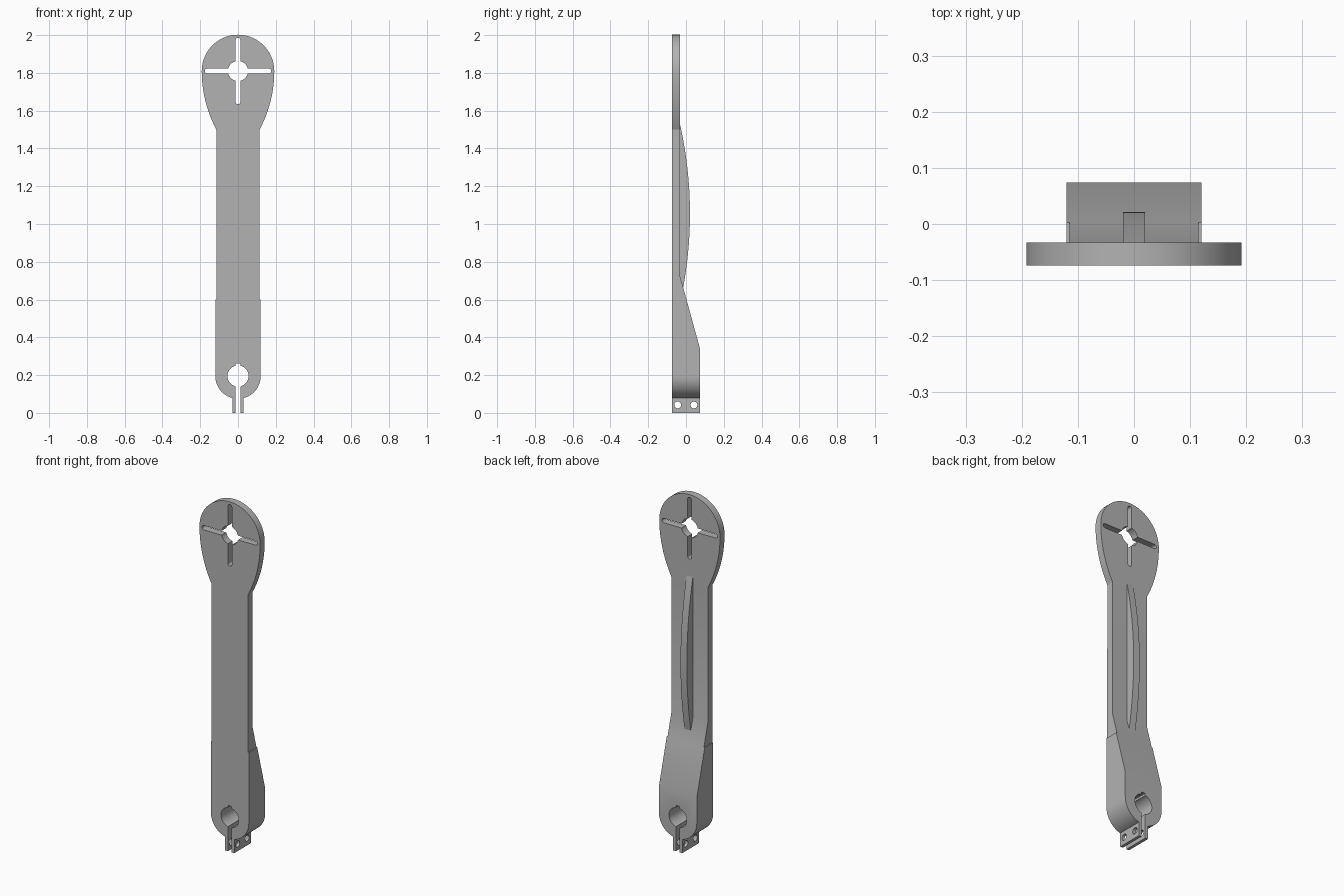
import bpy, bmesh
from math import sin, cos, pi, radians, asin
from mathutils import Vector

cube = bpy.data.objects.get("Cube")
if cube:
    bpy.data.objects.remove(cube, do_unlink=True)

# Single metal colour
metal = bpy.data.materials.new("grey_metal")
metal.use_nodes = True
grey = (0.45, 0.45, 0.45, 1)
metal.diffuse_color = grey
metal.node_tree.nodes["Principled BSDF"].inputs["Base Color"].default_value = grey

FRONT, BACK, PLATE = -0.074, 0.074, -0.033
HEAD_Z, CLAMP_Z = 1.81, 0.195


def arc(cx, cz, r, a0, a1, n=32):
    steps = [radians(a0 + (a1 - a0) * i / n) for i in range(n + 1)]
    return [(cx + r * cos(a), cz + r * sin(a)) for a in steps]


def prism(name, outline, axis, lo, hi):
    """Extrude a 2D outline along x (outline is y, z) or y (outline is x, z)."""
    bm = bmesh.new()
    place = (lambda u, v: (lo, u, v)) if axis == "x" else (lambda u, v: (u, lo, v))
    face = bm.faces.new([bm.verts.new(place(u, v)) for u, v in outline])
    new = bmesh.ops.extrude_face_region(bm, geom=[face])["geom"]
    shift = Vector((hi - lo, 0, 0)) if axis == "x" else Vector((0, hi - lo, 0))
    bmesh.ops.translate(bm, vec=shift, verts=[g for g in new if isinstance(g, bmesh.types.BMVert)])
    bmesh.ops.recalc_face_normals(bm, faces=bm.faces)
    mesh = bpy.data.meshes.new(name)
    bm.to_mesh(mesh)
    bm.free()
    mesh.materials.append(metal)
    obj = bpy.data.objects.new(name, mesh)
    bpy.context.collection.objects.link(obj)
    return obj


def boolean(target, cutter, operation="DIFFERENCE"):
    mod = target.modifiers.new("cut", "BOOLEAN")
    mod.operation, mod.object, mod.solver = operation, cutter, "EXACT"
    bpy.context.view_layer.objects.active = target
    bpy.ops.object.modifier_apply(modifier=mod.name)
    bpy.data.objects.remove(cutter, do_unlink=True)


# Half of the front outline, from the clamp tabs up to the head
w, neck, head_r, tab = 0.12, 0.115, 0.192, 0.029
sweep_r = 0.66
half = [(tab, 0)]
half += arc(0, CLAMP_Z, w, -76, 0, 24)
half += [(w, 0.6), (neck, 0.6)]
half += arc(head_r - sweep_r, HEAD_Z, sweep_r, -28, 0, 24)
half += arc(0, HEAD_Z, head_r, 0, 90, 32)[1:]
outline = half + [(-x, z) for x, z in reversed(half[:-1])]
arm = prism("crank_arm", outline, "y", FRONT, BACK)

# Side profile: thin plate that thickens towards the clamp
side = [(FRONT, -0.1), (BACK, -0.1), (BACK, 0.34), (PLATE, 0.73), (PLATE, 2.1), (FRONT, 2.1)]
boolean(arm, prism("side_profile", side, "x", -0.5, 0.5), "INTERSECT")


def capsule(cx, cz, length, r, upright):
    d = length - r
    pts = arc(d, 0, r, -90, 90, 10) + arc(-d, 0, r, 90, 270, 10)
    return [(cx - v, cz + u) if upright else (cx + u, cz + v) for u, v in pts]


# Head: centre hole with four radiating slots
for upright in (False, True):
    boolean(arm, prism("slot", capsule(0, HEAD_Z, 0.176, 0.0125, upright), "y", -0.3, 0.3))
boolean(arm, prism("hole", arc(0, HEAD_Z, 0.053, 0, 354, 59), "y", -0.3, 0.3))

# Clamp: bore, split and bolt holes
boolean(arm, prism("bore", arc(0, CLAMP_Z, 0.056, 0, 354, 59), "y", -0.3, 0.3))
g = 0.012
boolean(arm, prism("split", [(-g, -0.1), (g, -0.1), (g, 0.262), (-g, 0.262)], "y", -0.3, 0.3))
for y in (-0.044, 0.042):
    boolean(arm, prism("bolt_hole", arc(y, 0.042, 0.018, 0, 350, 35), "x", -0.3, 0.3))

# Curved stiffening rib on the back
zs = [0.62 + 0.92 * i / 40 for i in range(41)]
crest = [(0.021 - 0.235 * (z - 1.055) ** 2, z) for z in zs]
rib = prism("back_rib", [(-0.05, 0.62)] + crest + [(-0.05, 1.54)], "x", -0.02, 0.02)

for obj in (arm, rib):
    bpy.ops.object.select_all(action="DESELECT")
    obj.select_set(True)
    bpy.context.view_layer.objects.active = obj
    bpy.ops.object.shade_smooth_by_angle(angle=radians(25))
